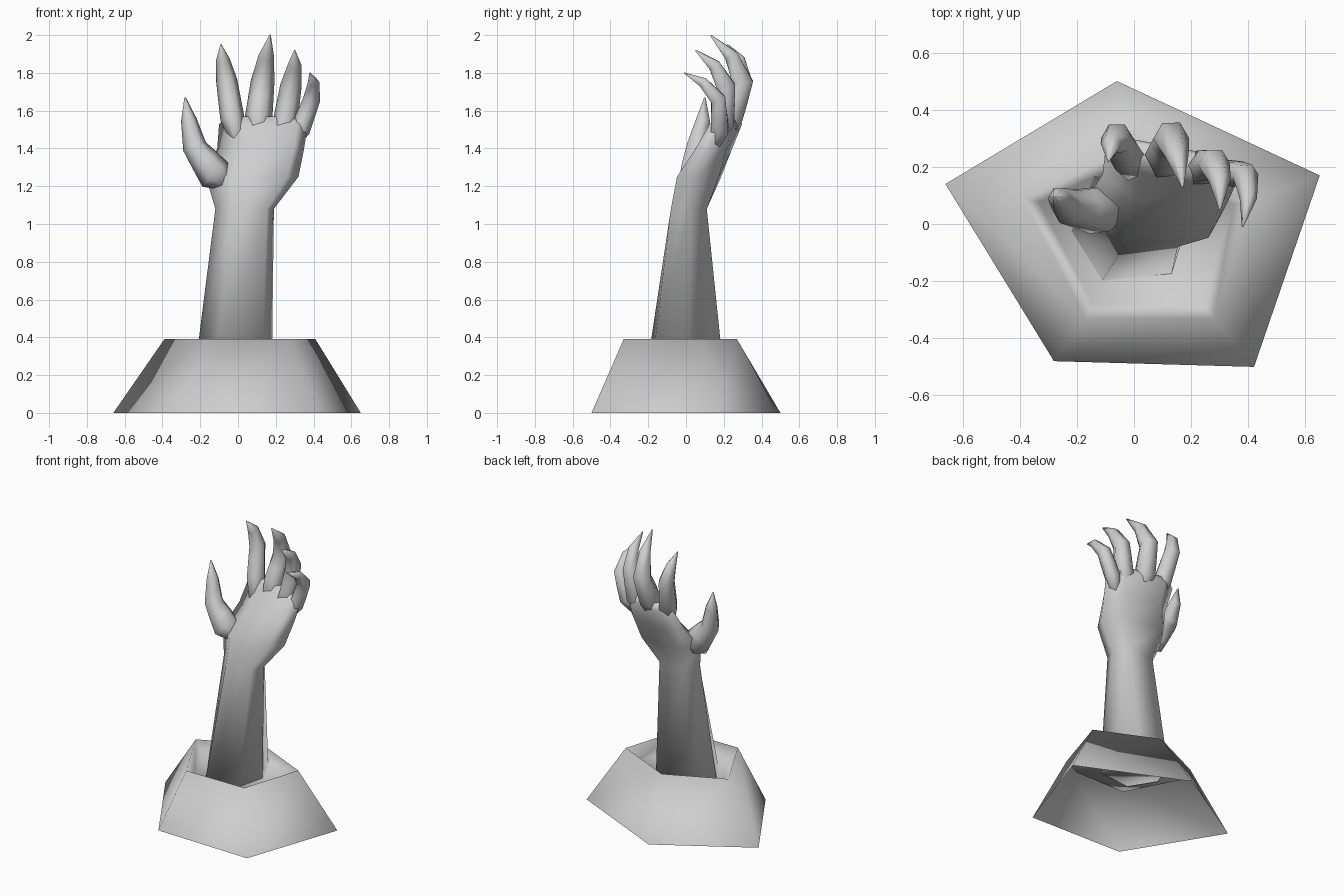
import bpy, bmesh
from math import cos, sin, pi
from mathutils import Vector

cube = bpy.data.objects.get("Cube")
if cube:
    bpy.data.objects.remove(cube, do_unlink=True)

colour = (0.62, 0.62, 0.62, 1)
grey = bpy.data.materials.new("plain_grey")
grey.use_nodes = True
grey.diffuse_color = colour
grey.node_tree.nodes["Principled BSDF"].inputs["Base Color"].default_value = colour


def loft(name, rings, cap_start=True):
    """Skin a stack of equal rings into a smooth-shaded object."""
    bm = bmesh.new()
    rows = [[bm.verts.new(point) for point in ring] for ring in rings]
    for lower, upper in zip(rows, rows[1:]):
        count = len(lower)
        for i in range(count):
            j = (i + 1) % count
            bm.faces.new((lower[i], lower[j], upper[j], upper[i]))
    if cap_start:
        bm.faces.new(rows[0][::-1])
    bm.faces.new(rows[-1])
    for face in bm.faces:
        face.smooth = True
    mesh = bpy.data.meshes.new(name)
    bm.to_mesh(mesh)
    bm.free()
    mesh.materials.append(grey)
    obj = bpy.data.objects.new(name, mesh)
    bpy.context.scene.collection.objects.link(obj)


def limb_ring(z, left, right, front, back, skew):
    """Six-sided section; skew slides the +x side backwards."""
    middle = (front + back) / 2
    outline = [(.27, front), (.88, front), (1, middle),
               (.8, back), (.2, back), (0, middle)]
    return [(left + (right - left) * u, y + skew * (u - .5), z) for u, y in outline]


wrist = Vector((.08, .02, 1.1))


def digit(name, radius, root, knuckle, bend, tip, flare=1.15):
    """Six-sided curled digit that starts inside the palm and ends in a point."""
    root, knuckle, bend, tip = map(Vector, (root, knuckle, bend, tip))
    path = [root.lerp(wrist, .35), root, root.lerp(knuckle, .5), knuckle, bend, tip]
    scales = [.5, flare, (flare + 1) / 2, 1, .66, .06]
    rings = []
    for i, (centre, scale) in enumerate(zip(path, scales)):
        along = (path[min(i + 1, len(path) - 1)] - path[max(i - 1, 0)]).normalized()
        back = along.cross(Vector((1, 0, 0))).normalized()
        side = back.cross(along)
        angles = [k * pi / 3 for k in range(6)]
        rings.append([centre + radius * scale * (side * cos(a) + back * sin(a))
                      for a in angles])
    loft(name, rings)


# Five-sided mound: sloping outer wall, rim, then a shallow hollow
foot = [(-.06, .5), (-.66, .14), (-.28, -.48), (.42, -.5), (.65, .17)]
rim = [(0, .27), (-.39, .09), (-.17, -.33), (.28, -.33), (.41, .08)]
loft("mound", [
    [(x, y, 0) for x, y in foot],
    [(x, y, .39) for x, y in rim],
    [(x * .85, y * .85, .3) for x, y in rim],
], cap_start=False)

# Forearm, wrist, palm and knuckle edge
loft("arm_and_palm", [
    limb_ring(z=.29, left=-.22, right=.18, front=-.19, back=.18, skew=.04),
    limb_ring(z=1.08, left=-.12, right=.19, front=-.08, back=.11, skew=0),
    limb_ring(z=1.25, left=-.17, right=.32, front=-.04, back=.18, skew=-.02),
    limb_ring(z=1.4, left=-.11, right=.35, front=.07, back=.23, skew=-.05),
    limb_ring(z=1.53, left=-.1, right=.37, front=.16, back=.27, skew=-.09),
    limb_ring(z=1.57, left=-.06, right=.31, front=.2, back=.26, skew=-.08),
])

# Curled fingers and thumb
digit("index_finger", .056, root=(-.03, .24, 1.56), knuckle=(-.06, .3, 1.76),
      bend=(-.08, .28, 1.87), tip=(-.09, .22, 1.95))
digit("middle_finger", .063, root=(.11, .24, 1.57), knuckle=(.13, .3, 1.75),
      bend=(.15, .24, 1.89), tip=(.17, .13, 2))
digit("ring_finger", .057, root=(.25, .2, 1.54), knuckle=(.28, .21, 1.73),
      bend=(.3, .15, 1.84), tip=(.3, .05, 1.92))
digit("little_finger", .046, root=(.33, .18, 1.5), knuckle=(.39, .17, 1.66),
      bend=(.4, .09, 1.75), tip=(.38, -.01, 1.8))
digit("thumb", .064, root=(-.12, .05, 1.26), knuckle=(-.23, .06, 1.41),
      bend=(-.26, .09, 1.55), tip=(-.28, .1, 1.67), flare=1.45)
